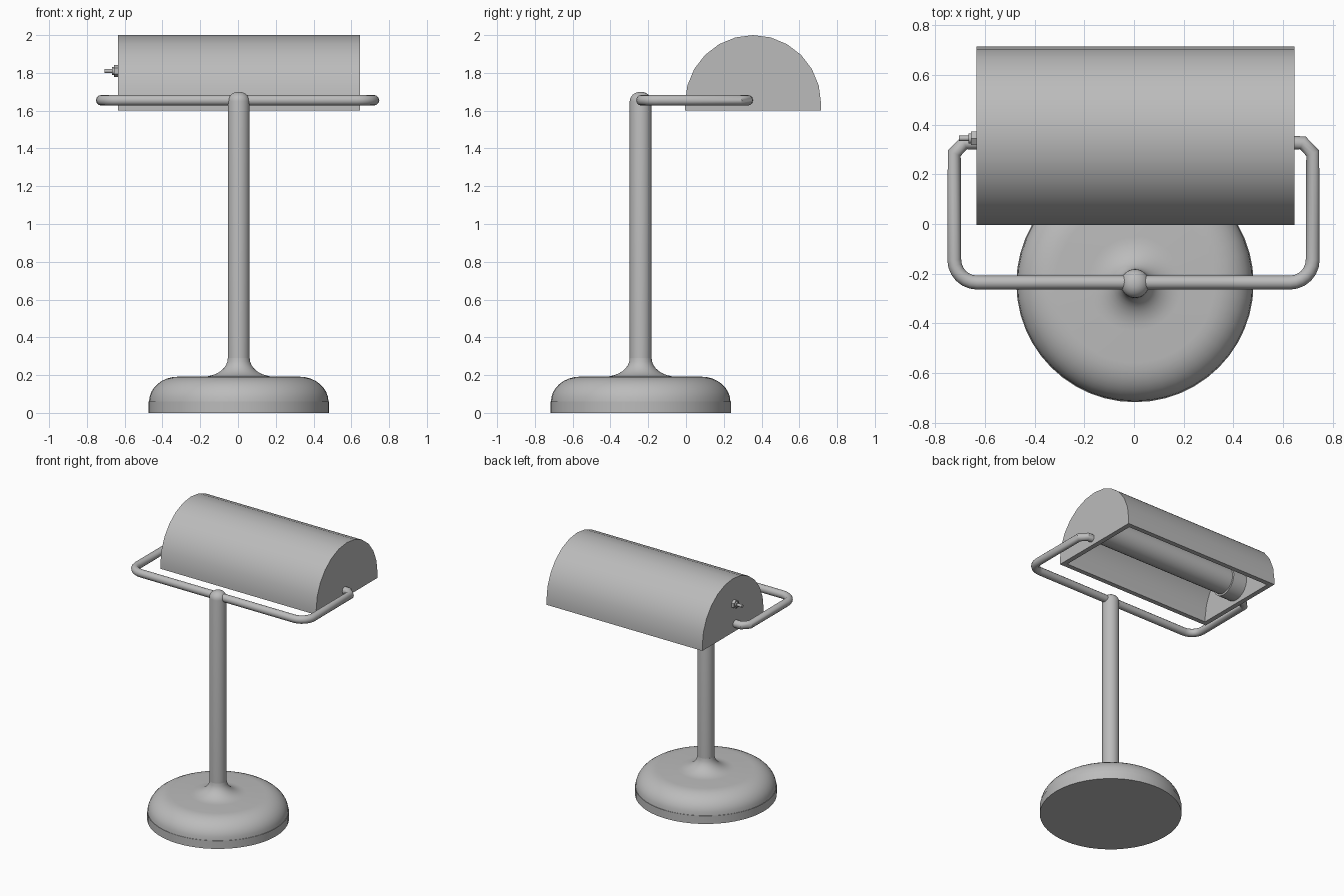
import bpy
import bmesh
from math import cos, sin, pi, radians
from mathutils import Matrix, Vector

cube = bpy.data.objects.get("Cube")
if cube:
    bpy.data.objects.remove(cube, do_unlink=True)

# One plain grey finish for the whole lamp
grey = bpy.data.materials.new("plain_grey")
grey.use_nodes = True
GREY = (0.5, 0.5, 0.5, 1)
grey.diffuse_color = GREY
grey.node_tree.nodes["Principled BSDF"].inputs["Base Color"].default_value = GREY

STAND = (0.004, -0.24, 0)
SHADE_Y = 0.355


def select_only(obj):
    bpy.ops.object.select_all(action='DESELECT')
    obj.select_set(True)
    bpy.context.view_layer.objects.active = obj


def add_object(name, data):
    obj = bpy.data.objects.new(name, data)
    bpy.context.collection.objects.link(obj)
    data.materials.append(grey)
    return obj


def mesh_from(name, bm):
    bmesh.ops.recalc_face_normals(bm, faces=bm.faces)
    mesh = bpy.data.meshes.new(name)
    bm.to_mesh(mesh)
    bm.free()
    return add_object(name, mesh)


def smooth(obj, angle=32):
    select_only(obj)
    bpy.ops.object.shade_smooth_by_angle(angle=radians(angle))


def lathe(name, profile, place, steps=40, along_x=False):
    """Turn a (radius, height) profile around z, or around x."""
    bm = bmesh.new()
    verts = [bm.verts.new((r, 0, h)) for r, h in profile]
    edges = [bm.edges.new(pair) for pair in zip(verts, verts[1:])]
    bmesh.ops.spin(bm, geom=verts + edges, cent=(0, 0, 0), axis=(0, 0, 1),
                   angle=2 * pi, steps=steps)
    bmesh.ops.remove_doubles(bm, verts=bm.verts, dist=0.0005)
    if along_x:
        bm.transform(Matrix.Rotation(pi / 2, 4, 'Y'))
    bm.transform(Matrix.Translation(place))
    obj = mesh_from(name, bm)
    smooth(obj)
    return obj


def rod(name, radius, start, length, place, steps=24):
    """Closed cylinder lying along x."""
    end = start + length
    return lathe(name, [(0, start), (radius, start), (radius, end), (0, end)],
                 place, steps, along_x=True)


# Weighted foot with a rounded shoulder and a flared collar
shoulder = [(0.32 + 0.155 * cos(a), 0.06 + 0.132 * sin(a))
            for a in (i * pi / 16 for i in range(9))]
collar = [(0.19 - 0.132 * sin(a), 0.29 - 0.098 * cos(a))
          for a in (i * pi / 16 for i in range(9))]
lathe("base", [(0, 0), (0.478, 0), (0.478, 0.06)] + shoulder + collar + [(0, 0.29)],
      STAND, steps=48)

# Upright post with a domed top
dome = [(0.058 * cos(a), 1.65 + 0.05 * sin(a))
        for a in (i * pi / 12 for i in range(6))]
lathe("post", [(0, 0.28), (0.058, 0.28)] + dome + [(0, 1.699)], STAND, steps=32)

# Bent yoke: one half is described, then mirrored
bend = [(0.63 + 0.092 * cos(a), -0.144 - 0.092 * sin(a))
        for a in (i * pi / 12 for i in range(7))]
half = [(0.63, 0.327), (0.682, 0.327), (0.722, 0.285)] + bend
path = half + [(-x, y) for x, y in reversed(half)]
curve = bpy.data.curves.new("yoke", 'CURVE')
curve.dimensions = '3D'
curve.bevel_depth = 0.028
curve.bevel_resolution = 4
curve.use_fill_caps = True
spline = curve.splines.new('POLY')
spline.points.add(len(path) - 1)
for point, (x, y) in zip(spline.points, path):
    point.co = (x - 0.002, y, 1.655, 1)
yoke = add_object("yoke", curve)
select_only(yoke)
bpy.ops.object.convert(target='MESH')
smooth(bpy.context.object, 35)

# Half-round shade, open underneath, with walls of even thickness
arch = [(SHADE_Y + 0.36, 1.6)]
arch += [(SHADE_Y + 0.36 * cos(a), 1.64 + 0.36 * sin(a))
         for a in (i * pi / 12 for i in range(13))]
arch += [(SHADE_Y - 0.36, 1.6)]
bm = bmesh.new()
left, right = [[bm.verts.new((x, y, z)) for y, z in arch] for x in (0.647, -0.635)]
for i in range(len(arch) - 1):
    bm.faces.new((left[i], left[i + 1], right[i + 1], right[i]))
bm.faces.new(left)
bm.faces.new(right)
shade = mesh_from("shade", bm)
wall = shade.modifiers.new("wall", 'SOLIDIFY')
wall.thickness = 0.035
wall.offset = -1
wall.use_even_offset = True
select_only(shade)
bpy.ops.object.modifier_apply(modifier="wall")
smooth(shade)

# Tube bulb and its socket inside the shade
lamp_axis = Vector((0, SHADE_Y, 1.735))
rod("bulb_socket", 0.108, -0.61, 0.12, lamp_axis, 32)
rod("tube_bulb", 0.095, -0.5, 1.08, lamp_axis, 32)

# Switch on the right end of the shade
switch_axis = Vector((0, 0.345, 1.81))
rod("switch_nut", 0.032, -0.657, 0.025, switch_axis, 6)
rod("switch_collar", 0.02, -0.667, 0.015, switch_axis, 16)
rod("switch_lever", 0.011, -0.706, 0.045, switch_axis, 12)
